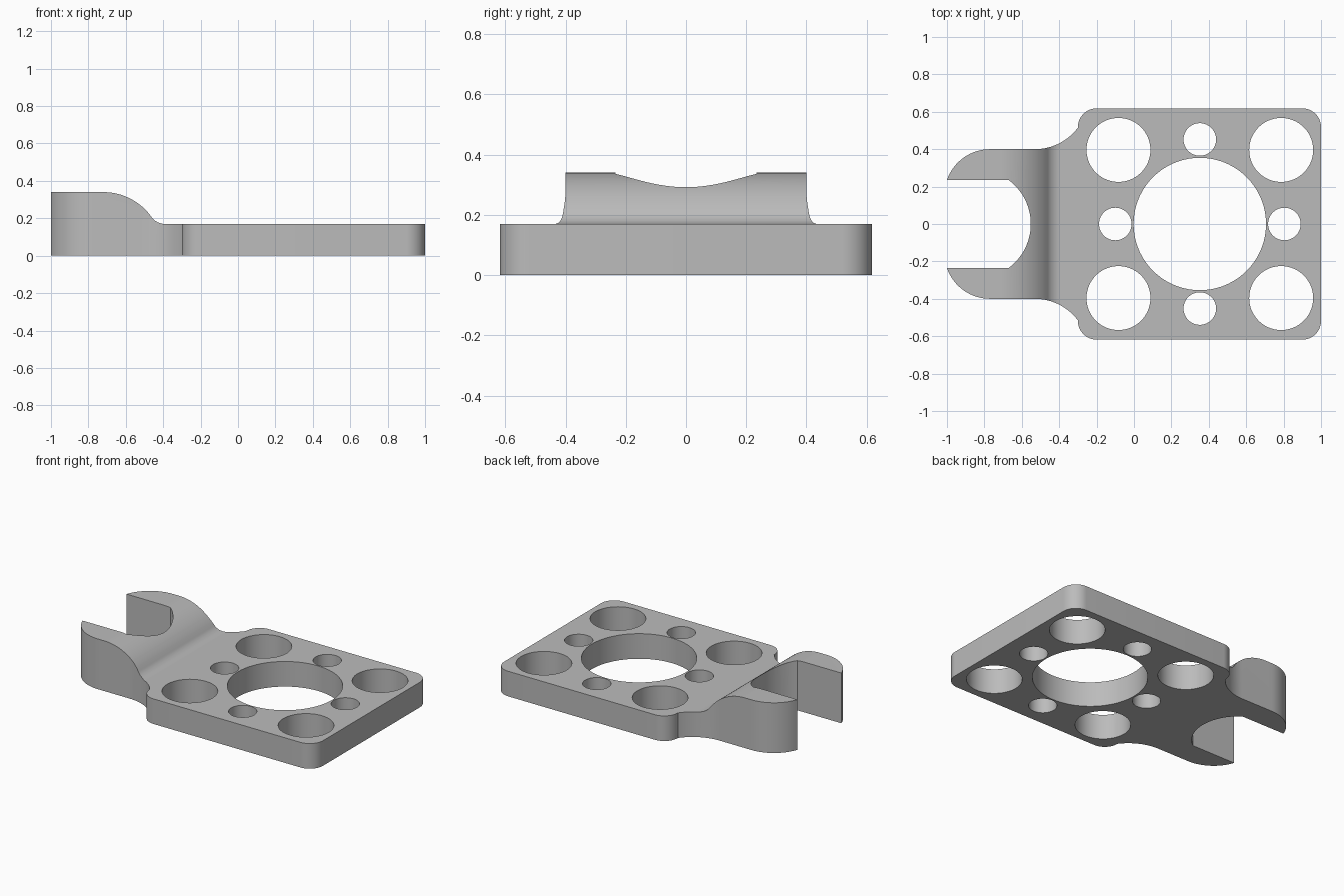
import bpy, bmesh
from math import sin, cos, radians, atan2, hypot, pi
from mathutils import Vector

default = bpy.data.objects.get("Cube")
if default:
    bpy.data.objects.remove(default, do_unlink=True)

steel = bpy.data.materials.new("matte grey steel")
steel.use_nodes = True
GREY = (0.5, 0.5, 0.5, 1)
steel.diffuse_color = GREY
steel.node_tree.nodes["Principled BSDF"].inputs["Base Color"].default_value = GREY


def arc(cx, cy, start, end, steps=16):
    """Points on an arc from start to end, turning the short way."""
    r = hypot(start[0] - cx, start[1] - cy)
    a = atan2(start[1] - cy, start[0] - cx)
    b = atan2(end[1] - cy, end[0] - cx)
    turn = (b - a + pi) % (2 * pi) - pi
    return [(cx + r * cos(a + turn * i / steps), cy + r * sin(a + turn * i / steps))
            for i in range(steps + 1)]


def prism(name, points, extrude, place):
    """Solid made by extruding a closed profile."""
    bm = bmesh.new()
    base = bm.faces.new([bm.verts.new(place(*p)) for p in points])
    result = bmesh.ops.extrude_face_region(bm, geom=[base])
    moved = [v for v in result["geom"] if isinstance(v, bmesh.types.BMVert)]
    bmesh.ops.translate(bm, verts=moved, vec=Vector(extrude))
    bmesh.ops.recalc_face_normals(bm, faces=bm.faces)
    mesh = bpy.data.meshes.new(name)
    bm.to_mesh(mesh)
    bm.free()
    mesh.materials.append(steel)
    obj = bpy.data.objects.new(name, mesh)
    bpy.context.collection.objects.link(obj)
    return obj


def cut(target, tool, operation):
    mod = target.modifiers.new(tool.name, "BOOLEAN")
    mod.object, mod.operation, mod.solver = tool, operation, "EXACT"
    bpy.context.view_layer.objects.active = target
    bpy.ops.object.modifier_apply(modifier=mod.name)
    bpy.data.objects.remove(tool, do_unlink=True)


# Half outline: slot throat, jaw, neck, then the rounded plate corners
half = (arc(-0.845, 0, (-0.552, 0), (-0.67, 0.234))
        + arc(-0.77, 0.157, (-1, 0.235), (-0.77, 0.4))
        + arc(-0.53, 0.687, (-0.53, 0.4), (-0.3, 0.515))
        + arc(-0.2, 0.518, (-0.3, 0.518), (-0.2, 0.618))
        + arc(0.9, 0.518, (0.9, 0.618), (1, 0.518)))
outline = half + [(x, -y) for x, y in reversed(half[1:])]
body = prism("spanner_plate", outline, (0, 0, 0.45), lambda x, y: (x, y, 0))

# Side profile: thick jaw easing down to the thin plate
profile = ([(1.2, -0.1), (-1.2, -0.1), (-1.2, 0.34)]
           + arc(-0.72, 0.024, (-0.72, 0.34), (-0.463, 0.208), 20)
           + arc(-0.39, 0.26, (-0.463, 0.207), (-0.39, 0.17), 10)[1:]
           + [(1.2, 0.17)])
envelope = prism("side_envelope", profile, (0, 2, 0), lambda x, z: (x, -1, z))
cut(body, envelope, "INTERSECT")

# Through holes: centre bore, four corner holes, four small holes
CX = 0.352
holes = [(CX, 0, 0.354)]
holes += [(CX + 0.435 * i, 0.396 * j, 0.171) for i in (-1, 1) for j in (-1, 1)]
holes += [(CX + 0.452 * i, 0.452 * j, 0.087) for i, j in ((1, 0), (-1, 0), (0, 1), (0, -1))]
for x, y, r in holes:
    ring = [(x + r * cos(radians(a)), y + r * sin(radians(a))) for a in range(0, 360, 5)]
    cut(body, prism("hole_cutter", ring, (0, 0, 1), lambda u, v: (u, v, -0.5)), "DIFFERENCE")

# Smooth curved walls, crisp rims
bpy.ops.object.select_all(action="DESELECT")
body.select_set(True)
bpy.context.view_layer.objects.active = body
bpy.ops.object.shade_smooth_by_angle(angle=radians(30))
